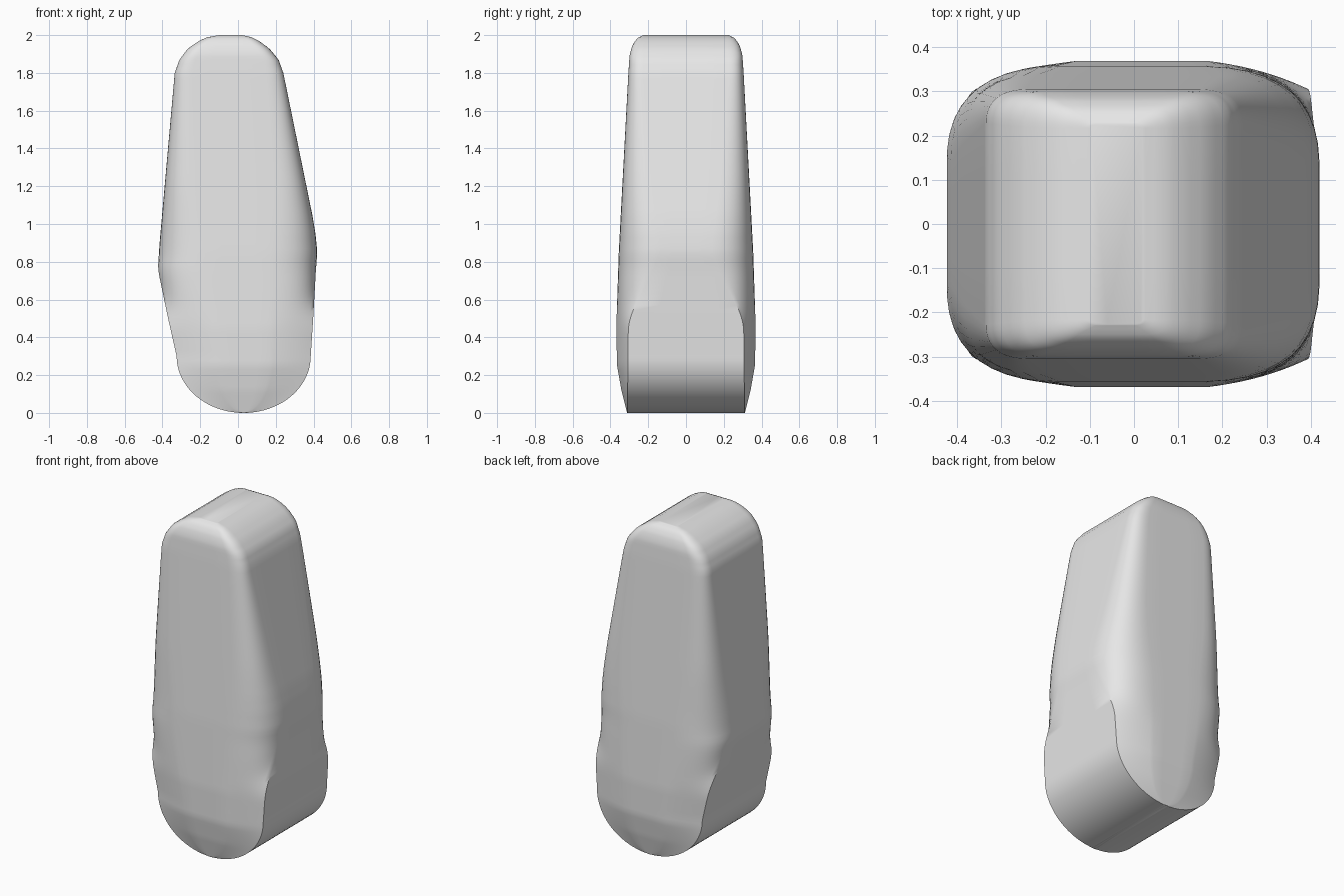
import bpy, bmesh, math

cube = bpy.data.objects.get("Cube")
if cube:
    bpy.data.objects.remove(cube, do_unlink=True)

# Side outlines above the rounded foot: height, x
LEFT = [(0.3, -0.325), (0.5, -0.37), (0.74, -0.42), (0.78, -0.423), (0.9, -0.415),
        (1.8, -0.335), (1.87, -0.31), (1.93, -0.265), (1.97, -0.205), (1.99, -0.16), (2, -0.1)]
RIGHT = [(0.3, 0.385), (0.5, 0.398), (0.75, 0.412), (0.85, 0.42), (0.95, 0.41), (1.05, 0.393),
         (1.8, 0.24), (1.87, 0.215), (1.93, 0.165), (1.97, 0.11), (1.99, 0.07), (2, 0.02)]
# Half depths by height: flat side, corner control, broad face
SIDE = [(0, 0.31), (0.5, 0.305), (0.62, 0.24), (0.85, 0.13), (1.2, 0.18), (1.8, 0.23), (2, 0.215)]
CORNER = [(0, 0.31), (0.25, 0.345), (0.5, 0.355), (0.85, 0.35), (1.8, 0.303),
          (1.9, 0.296), (1.95, 0.28), (1.985, 0.255), (2, 0.225)]
FACE = [(0, 0.312), (0.12, 0.342), (0.25, 0.365), (0.45, 0.369), (0.85, 0.356), (1.8, 0.305),
        (1.9, 0.298), (1.95, 0.282), (1.985, 0.257), (2, 0.227)]
# Corner insets as fractions of the half width
CONTROL_IN = [(0, 0.3), (0.5, 0.26), (0.65, 0.08), (0.85, 0), (2, 0)]
FACE_IN = [(0, 0.62), (0.85, 0.6), (1.2, 0.45), (1.8, 0.32), (2, 0.32)]
STEPS = 10


def at(keys, z):
    for (z0, a), (z1, b) in zip(keys, keys[1:]):
        if z <= z1:
            return a + (b - a) * max(0, z - z0) / (z1 - z0)
    return keys[-1][1]


def soft(keys, z):
    """Averaged lookup, so the section changes gently with height."""
    return sum(at(keys, z + d * 0.03) for d in (-2, -1, 0, 1, 2)) / 5


def section(z, xl, xr):
    """Closed ring: flat sides, curved corners and broad faces."""
    mid, half = (xl + xr) / 2, (xr - xl) / 2
    ys, yc, yf = soft(SIDE, z), at(CORNER, z), at(FACE, z)
    ys = min(ys, yc)
    xc, xf = half * (1 - soft(CONTROL_IN, z)), half * (1 - soft(FACE_IN, z))
    quarter = [(half, ys / 2)]
    for i in range(STEPS + 1):
        t = i / STEPS
        a, b, c = (1 - t) ** 2, 2 * t * (1 - t), t * t
        quarter.append((a * half + b * xc + c * xf, a * ys + b * yc + c * yf))
    quarter.append((xf / 2, yf))
    ring = []
    for sx, sy in ((1, 1), (-1, 1), (-1, -1), (1, -1)):
        pts = [(mid + sx * x, sy * y, z) for x, y in quarter]
        ring += pts if sx == sy else pts[::-1]
    return ring


# Rounded foot, then the tapering body, then the rounded top
rings = []
for i in range(20):
    t = math.pi / 2 * i / 20
    w = 0.355 * max(math.sin(t), 0.04)
    rings.append(section(0.3 * (1 - math.cos(t)), 0.03 - w, 0.03 + w))
heights = [0.3 + 0.03 * i for i in range(51)]
heights += [1.8 + 0.2 * math.sin(math.pi / 2 * i / 14) for i in range(1, 15)]
for z in heights:
    rings.append(section(z, at(LEFT, z), at(RIGHT, z)))

bm = bmesh.new()
loops = [[bm.verts.new(p) for p in ring] for ring in rings]
count = len(loops[0])
for low, high in zip(loops, loops[1:]):
    for j in range(count):
        k = (j + 1) % count
        bm.faces.new((low[j], low[k], high[k], high[j]))
bm.faces.new(loops[0][::-1])
bm.faces.new(loops[-1])
bmesh.ops.recalc_face_normals(bm, faces=bm.faces)
mesh = bpy.data.meshes.new("rounded_body")
bm.to_mesh(mesh)
bm.free()
body = bpy.data.objects.new("rounded_body", mesh)
bpy.context.collection.objects.link(body)

# Plain grey
grey = bpy.data.materials.new("light_grey")
grey.use_nodes = True
colour = (0.8, 0.8, 0.8, 1)
grey.diffuse_color = colour
grey.node_tree.nodes["Principled BSDF"].inputs["Base Color"].default_value = colour
mesh.materials.append(grey)

bpy.ops.object.select_all(action="DESELECT")
body.select_set(True)
bpy.context.view_layer.objects.active = body
bpy.ops.object.shade_smooth_by_angle(angle=math.radians(40))
